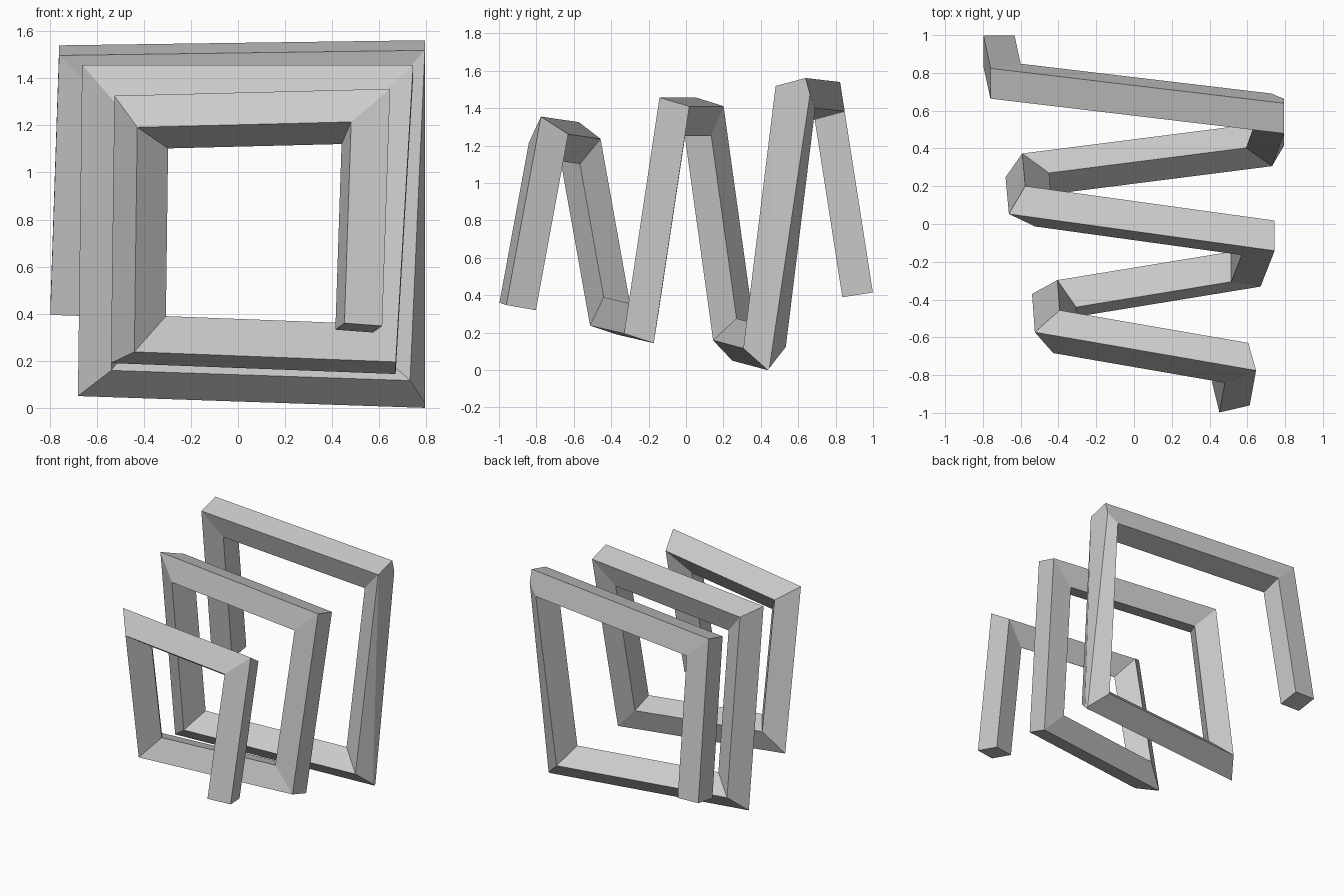
import bpy, bmesh
from mathutils import Vector

if "Cube" in bpy.data.objects:
    bpy.data.objects.remove(bpy.data.objects["Cube"])

# Centre line of the growing square coil, front end first
PATH = [Vector(p) for p in [
    (0.513, -0.90, 0.34), (0.543, -0.735, 1.238), (-0.411, -0.57, 1.214),
    (-0.423, -0.405, 0.29), (0.592, -0.239, 0.251), (0.657, -0.073, 1.355),
    (-0.55, 0.094, 1.355), (-0.565, 0.259, 0.163), (0.70, 0.42, 0.12),
    (0.76, 0.585, 1.46), (-0.68, 0.756, 1.44), (-0.715, 0.917, 0.405)]]
SIDE = 0.165
X_LIMIT = 0.795

# Square section at the back end, carried along each bar to its mitre plane
path = PATH[::-1]
dirs = [(b - a).normalized() for a, b in zip(path, path[1:])]
u = Vector((1, 0, 0))
u = (u - dirs[0] * u.dot(dirs[0])).normalized()
v = dirs[0].cross(u)
h = SIDE / 2
ring = [path[0] + u * h * i + v * h * j
        for i, j in ((-1, -1), (1, -1), (1, 1), (-1, 1))]
rings = [ring]
for k, d in enumerate(dirs):
    n = d + dirs[k + 1] if k + 1 < len(dirs) else d
    ring = [p + d * ((path[k + 1] - p).dot(n) / d.dot(n)) for p in ring]
    rings.append(ring)

# Skin the rings and cap both ends
bm = bmesh.new()
loops = [[bm.verts.new(p) for p in r] for r in rings]
for a, b in zip(loops, loops[1:]):
    for i in range(4):
        j = (i + 1) % 4
        bm.faces.new((a[i], a[j], b[j], b[i]))
bm.faces.new(loops[0][::-1])
bm.faces.new(loops[-1])

# Trim the protruding mitre corner flat at the right side
cut = bmesh.ops.bisect_plane(bm, geom=bm.verts[:] + bm.edges[:] + bm.faces[:],
                             plane_co=(X_LIMIT, 0, 0), plane_no=(1, 0, 0),
                             clear_outer=True)
bmesh.ops.holes_fill(bm, edges=[e for e in bm.edges if e.is_boundary], sides=0)
bmesh.ops.recalc_face_normals(bm, faces=bm.faces[:])

# Stand the coil on the ground
low = min(p.co.z for p in bm.verts)
bmesh.ops.translate(bm, verts=bm.verts[:], vec=(0, 0, -low))

mesh = bpy.data.meshes.new("square_coil")
bm.to_mesh(mesh)
bm.free()
bpy.context.collection.objects.link(bpy.data.objects.new("square_coil", mesh))
